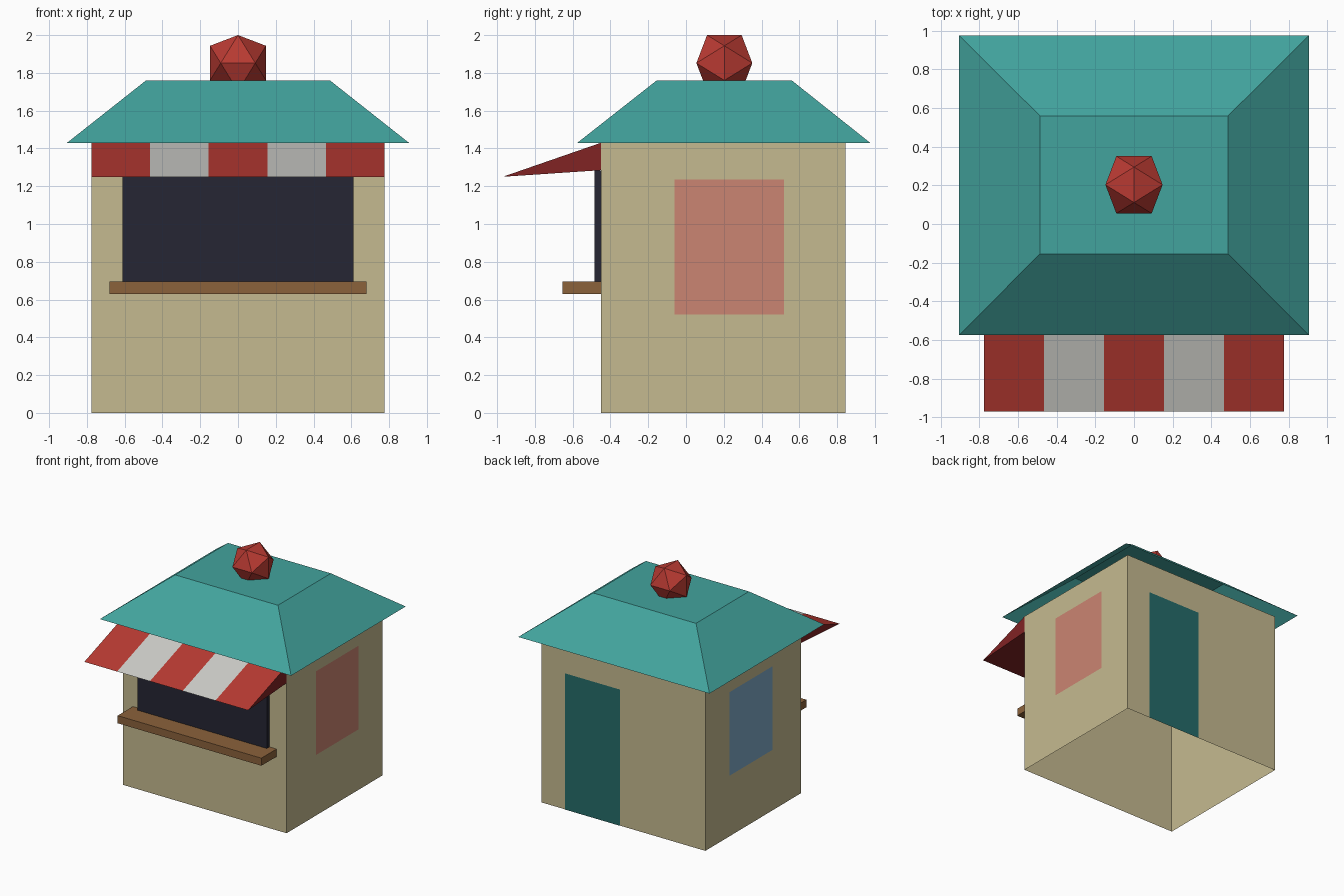
import bpy, bmesh

if "Cube" in bpy.data.objects:
    bpy.data.objects.remove(bpy.data.objects["Cube"])


def material(name, hex_colour):
    """Flat material from an sRGB hex colour."""
    def lin(c):
        return c / 12.92 if c <= 0.04045 else ((c + 0.055) / 1.055) ** 2.4
    mat = bpy.data.materials.new(name)
    rgb = [lin(int(hex_colour[i:i + 2], 16) / 255) for i in (0, 2, 4)]
    mat.diffuse_color = (*rgb, 1)
    mat.use_nodes = True
    mat.node_tree.nodes["Principled BSDF"].inputs["Base Color"].default_value = mat.diffuse_color
    return mat


WALL = material("wall_beige", "C5BA90")
TEAL = material("roof_teal", "42A39D")
RED = material("awning_red", "B83A32")
WHITE = material("awning_white", "CDCDC8")
DARK_RED = material("dark_red", "812324")
DARK = material("opening_dark", "262633")
WOOD = material("counter_brown", "8B623B")
PINK = material("poster_pink", "CB8572")
BLUE = material("window_blue", "7FA9C8")
DOOR = material("door_teal", "256C6A")


def finish(name, bm, *mats):
    mesh = bpy.data.meshes.new(name)
    bm.to_mesh(mesh)
    bm.free()
    for m in mats:
        mesh.materials.append(m)
    obj = bpy.data.objects.new(name, mesh)
    bpy.context.collection.objects.link(obj)
    return obj


def frustum(name, low, high, mat, skip=()):
    """Box or tapered box between two (x0, x1, y0, y1, z) rectangles."""
    bm = bmesh.new()
    rings = [[bm.verts.new((x, y, r[4])) for x, y in
              ((r[0], r[2]), (r[1], r[2]), (r[1], r[3]), (r[0], r[3]))]
             for r in (low, high)]
    a, b = rings
    for i, side in enumerate(("front", "right", "back", "left")):
        if side not in skip:
            j = (i + 1) % 4
            bm.faces.new((a[i], a[j], b[j], b[i]))
    if "bottom" not in skip:
        bm.faces.new(a[::-1])
    if "top" not in skip:
        bm.faces.new(b)
    return finish(name, bm, mat)


def panel(name, corners, mat):
    bm = bmesh.new()
    bm.faces.new([bm.verts.new(c) for c in corners])
    return finish(name, bm, mat)


W, FRONT, BACK, EAVE = 0.775, -0.45, 0.845, 1.43
GAP = 0.003

# Hollow booth walls and hollow hipped roof
frustum("booth_walls", (-W, W, FRONT, BACK, 0), (-W, W, FRONT, BACK, EAVE),
        WALL, ("top", "bottom"))
frustum("roof", (-0.905, 0.905, -0.575, 0.975, EAVE),
        (-0.487, 0.487, -0.155, 0.56, 1.76), TEAL, ("bottom",))

# Serving opening and counter, open against the wall
frustum("serving_opening", (-0.612, 0.612, -0.485, FRONT, 0.695),
        (-0.612, 0.612, -0.485, FRONT, 1.284), DARK, ("back",))
frustum("counter", (-0.68, 0.68, -0.655, FRONT, 0.63),
        (-0.68, 0.68, -0.655, FRONT, 0.695), WOOD, ("back",))

# Side panels and back door
for name, s, mat in (("side_poster", 1, PINK), ("side_window", -1, BLUE)):
    x = s * (W + GAP)
    quad = [(x, -0.06, 0.52), (x, 0.52, 0.52), (x, 0.52, 1.235), (x, -0.06, 1.235)]
    panel(name, quad[::s], mat)
y = BACK + GAP
panel("back_door", [(0.55, y, 0), (0.03, y, 0), (0.03, y, 1.165), (0.55, y, 1.165)], DOOR)

# Striped wedge awning: top stripes alternate, underside and ends are dark
bm = bmesh.new()
profile = ((FRONT, EAVE), (-0.97, 1.25), (FRONT, 1.285))
cols = [[bm.verts.new((x, py, pz)) for py, pz in profile]
        for x in (-W, -0.465, -0.155, 0.155, 0.465, W)]
for i, (l, r) in enumerate(zip(cols, cols[1:])):
    bm.faces.new((l[0], l[1], r[1], r[0])).material_index = i % 2
    bm.faces.new((l[1], l[2], r[2], r[1])).material_index = 2
for tri in (cols[0][::-1], cols[-1]):
    bm.faces.new(tri).material_index = 2
bmesh.ops.recalc_face_normals(bm, faces=bm.faces)
# open shell: make sure the stripes face upward
bm.normal_update()
if sum(f.normal.z for f in bm.faces if f.material_index < 2) < 0:
    bmesh.ops.reverse_faces(bm, faces=bm.faces)
finish("awning", bm, RED, WHITE, DARK_RED)

# Twenty-sided roof ball from three crossed golden rectangles
bm = bmesh.new()
A, B = 0.0915, 0.148
for s in (-A, A):
    for t in (-B, B):
        for p in ((s, t, 0), (0, s, t), (t, 0, s)):
            bm.verts.new(p)
bmesh.ops.convex_hull(bm, input=bm.verts)
bmesh.ops.recalc_face_normals(bm, faces=bm.faces)
ball = finish("roof_ball", bm, RED)
ball.location = (0, 0.203, 2 - B)
